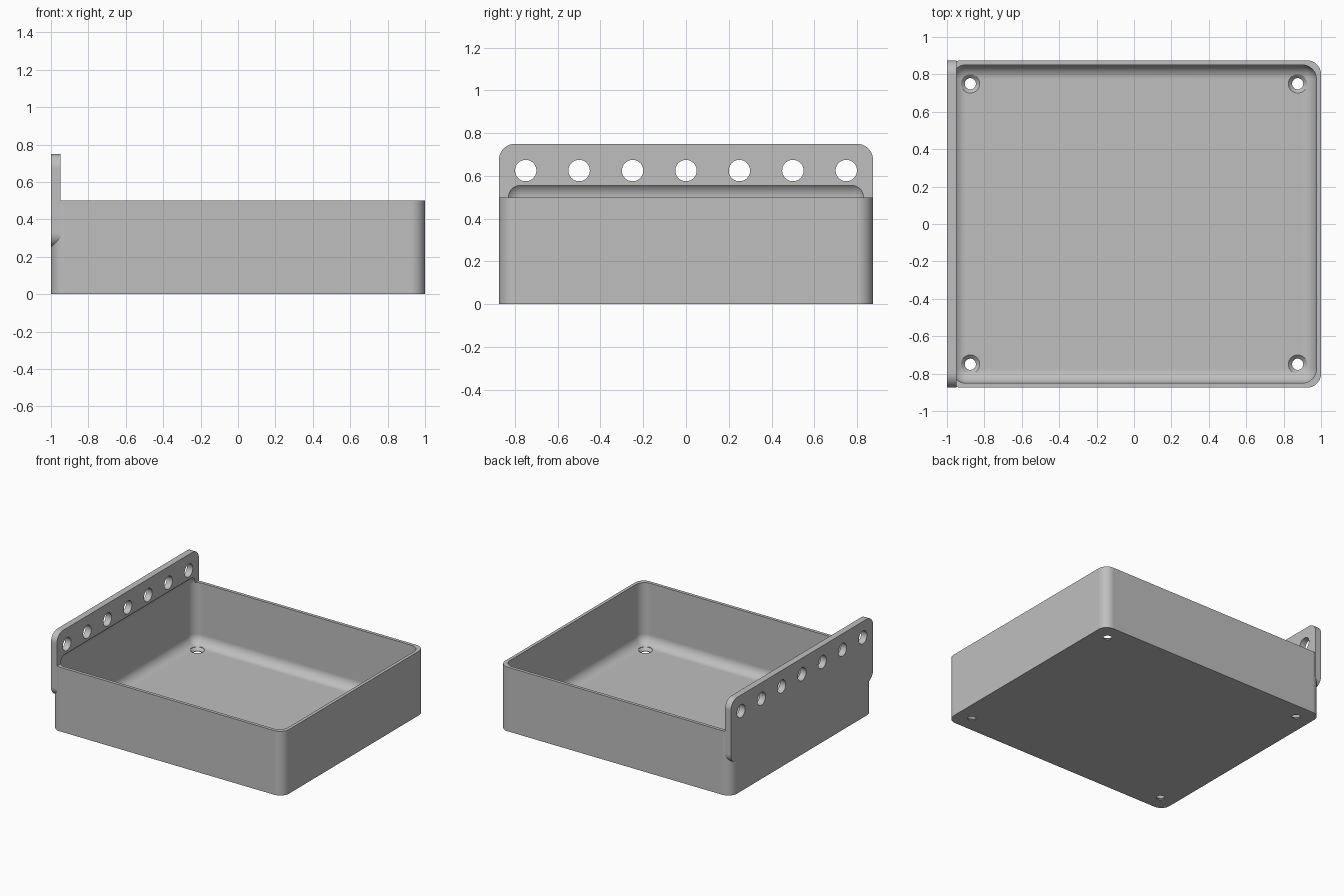
import bpy, bmesh, math
from mathutils import Matrix, Vector

cube = bpy.data.objects.get("Cube")
if cube:
    bpy.data.objects.remove(cube, do_unlink=True)

HX, HY, RIM = 1.0, 0.875, 0.5      # half sizes and rim height
WALL, R, PLATE = 0.025, 0.075, 0.05

grey = bpy.data.materials.new("light grey")
grey.use_nodes = True
colour = (0.52, 0.52, 0.52, 1)
grey.diffuse_color = colour
grey.node_tree.nodes["Principled BSDF"].inputs["Base Color"].default_value = colour


def make_object(name, bm):
    bmesh.ops.recalc_face_normals(bm, faces=bm.faces[:])
    mesh = bpy.data.meshes.new(name)
    bm.to_mesh(mesh)
    bm.free()
    mesh.materials.append(grey)
    obj = bpy.data.objects.new(name, mesh)
    bpy.context.collection.objects.link(obj)
    return obj


def rounded_box(name, low, high, axis=None):
    """Box with rounded edges: only those along axis, or all of them."""
    low, high = Vector(low), Vector(high)
    bm = bmesh.new()
    bmesh.ops.create_cube(bm, size=1)
    for v in bm.verts:
        v.co = [low[i] if v.co[i] < 0 else high[i] for i in range(3)]
    edges = [e for e in bm.edges if axis is None
             or abs((e.verts[0].co - e.verts[1].co)[axis]) > 1e-4]
    bmesh.ops.bevel(bm, geom=edges, offset=R, segments=10, profile=0.5, affect='EDGES')
    return make_object(name, bm)


def add_lathe(bm, profile, matrix, sides=40):
    """Closed turned solid from (radius, height) pairs."""
    rings = []
    for r, h in profile:
        rings.append([bm.verts.new(matrix @ Vector((
            r * math.cos(math.tau * i / sides), r * math.sin(math.tau * i / sides), h)))
            for i in range(sides)])
    for a, b in zip(rings, rings[1:]):
        for i in range(sides):
            j = (i + 1) % sides
            bm.faces.new((a[i], a[j], b[j], b[i]))
    bm.faces.new(rings[0][::-1])
    bm.faces.new(rings[-1])


def combine(target, other, operation):
    mod = target.modifiers.new(operation.lower(), 'BOOLEAN')
    mod.object, mod.operation, mod.solver = other, operation, 'EXACT'
    bpy.context.view_layer.objects.active = target
    bpy.ops.object.modifier_apply(modifier=mod.name)
    bpy.data.objects.remove(other, do_unlink=True)


# Tray body with rounded upright corners
tray = rounded_box("tray", (-HX, -HY, 0), (HX, HY, RIM), axis=2)

# Hanging plate along the right side, rounded at its four corners
plate = rounded_box("hanging_plate", (-HX, -HY, 0.25), (-HX + PLATE, HY, 0.75), axis=0)
combine(tray, plate, 'UNION')

# Cavity, fully rounded, which also scoops into the plate above the rim
cavity = rounded_box("cavity_cutter", (-HX + WALL, -HY + WALL, WALL),
                     (HX - WALL, HY - WALL, RIM + R))
combine(tray, cavity, 'DIFFERENCE')

# Hanging holes and countersunk screw holes
bm = bmesh.new()
for i in range(-3, 4):
    add_lathe(bm, [(0.05, -0.1), (0.05, 0.1)],
              Matrix.Translation((-HX, i * 0.25, 0.625)) @ Matrix.Rotation(math.pi / 2, 4, 'Y'))
for x in (-0.875, 0.875):
    for y in (-0.75, 0.75):
        add_lathe(bm, [(0.03, -0.05), (0.03, 0.005), (0.05, WALL), (0.05, 0.12)],
                  Matrix.Translation((x, y, 0)))
combine(tray, make_object("hole_cutter", bm), 'DIFFERENCE')

# Smooth fillets, flat walls
bpy.ops.object.select_all(action='DESELECT')
tray.select_set(True)
bpy.context.view_layer.objects.active = tray
bpy.ops.object.shade_smooth_by_angle(angle=math.radians(30))
weighted = tray.modifiers.new("flat_walls", 'WEIGHTED_NORMAL')
weighted.keep_sharp = True
